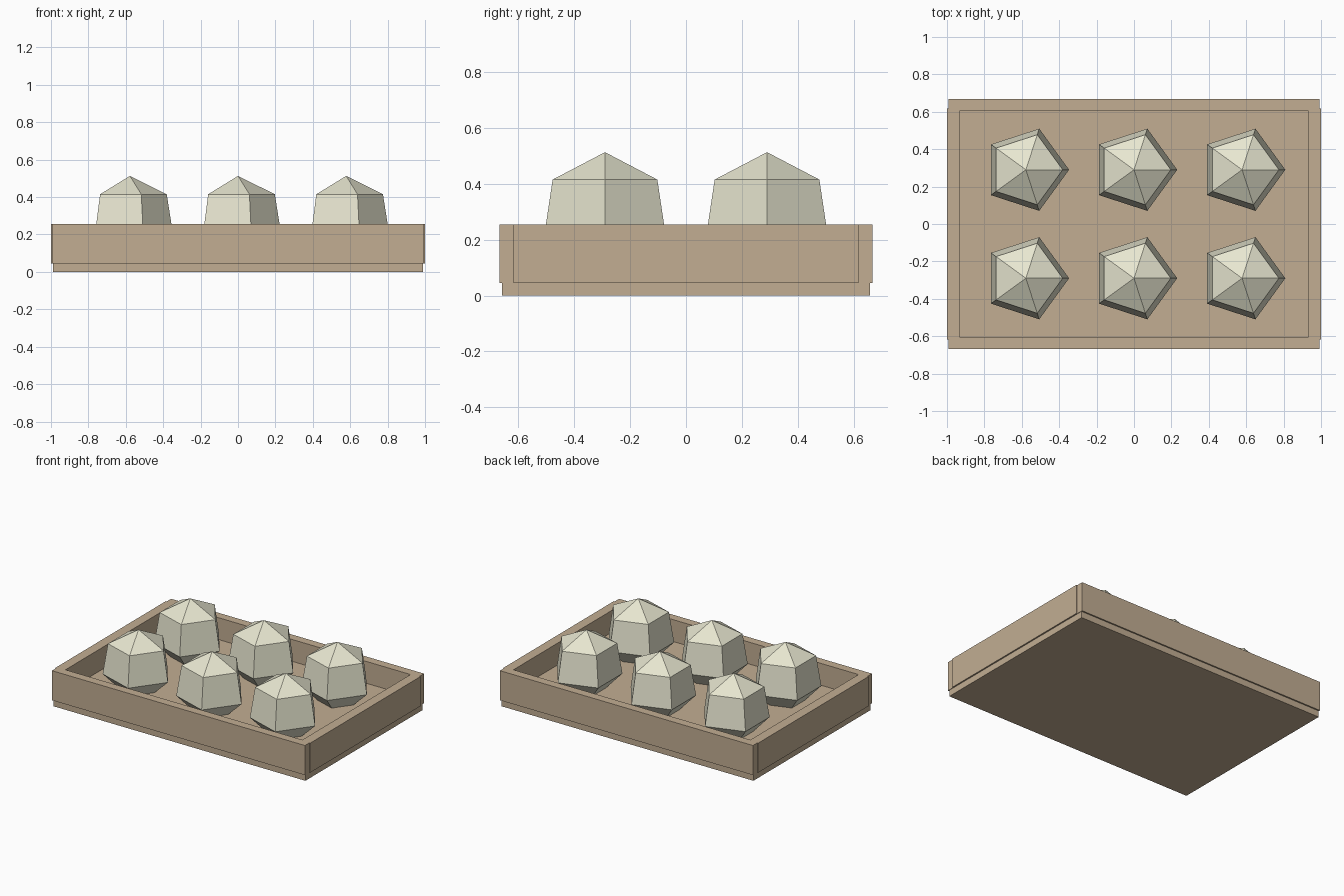
import bpy, bmesh, math

cube = bpy.data.objects.get("Cube")
if cube:
    bpy.data.objects.remove(cube, do_unlink=True)


def material(name, rgb):
    m = bpy.data.materials.new(name)
    m.use_nodes = True
    m.diffuse_color = (*rgb, 1)
    m.node_tree.nodes["Principled BSDF"].inputs["Base Color"].default_value = (*rgb, 1)
    return m


wood = material("tan wood", (0.54, 0.42, 0.29))
cream = material("pale cream", (0.80, 0.79, 0.63))


def finish(name, bm, mat):
    bmesh.ops.recalc_face_normals(bm, faces=bm.faces)
    mesh = bpy.data.meshes.new(name)
    bm.to_mesh(mesh)
    bm.free()
    mesh.materials.append(mat)
    ob = bpy.data.objects.new(name, mesh)
    bpy.context.collection.objects.link(ob)
    return ob


def box(name, lo, hi, mat):
    bm = bmesh.new()
    bmesh.ops.create_cube(bm, size=1)
    for v in bm.verts:
        v.co = [a if c < 0 else b for c, a, b in zip(v.co, lo, hi)]
    return finish(name, bm, mat)


def faceted_egg(name, x, y, profile, tip, sides=5):
    """Stack five-sided rings of (radius, height) under a pointed tip."""
    bm = bmesh.new()
    rings = []
    for r, z in profile:
        angles = [math.tau * i / sides for i in range(sides)]
        rings.append([bm.verts.new((x + r * math.cos(a), y + r * math.sin(a), z))
                      for a in angles])
    top = bm.verts.new((x, y, tip))
    bm.faces.new(rings[0])
    for i in range(sides):
        j = (i + 1) % sides
        for low, high in zip(rings, rings[1:]):
            bm.faces.new((low[i], low[j], high[j], high[i]))
        bm.faces.new((rings[-1][i], rings[-1][j], top))
    return finish(name, bm, cream)


# Tray base, with the four walls wrapped around it
FLOOR, SKIRT, RIM = 0.1, 0.045, 0.255
box("tray_base", (-0.99, -0.658, 0), (0.99, 0.658, FLOOR), wood)
box("front_wall", (-0.993, -0.668, SKIRT), (0.993, -0.607, RIM), wood)
box("back_wall", (-0.993, 0.607, SKIRT), (0.993, 0.668, RIM), wood)
box("right_wall", (-1, -0.618, SKIRT), (-0.93, 0.618, RIM), wood)
box("left_wall", (0.93, -0.618, SKIRT), (1, 0.618, RIM), wood)

# Two rows of three faceted eggs, their undersides sunk into the floor
egg_profile = [(0.075, 0.05), (0.231, 0.2), (0.197, 0.415)]
for row, y in (("front", -0.29), ("back", 0.29)):
    for column, x in (("right", -0.578), ("middle", 0), ("left", 0.578)):
        faceted_egg(f"{row}_{column}_egg", x, y, egg_profile, 0.513)
